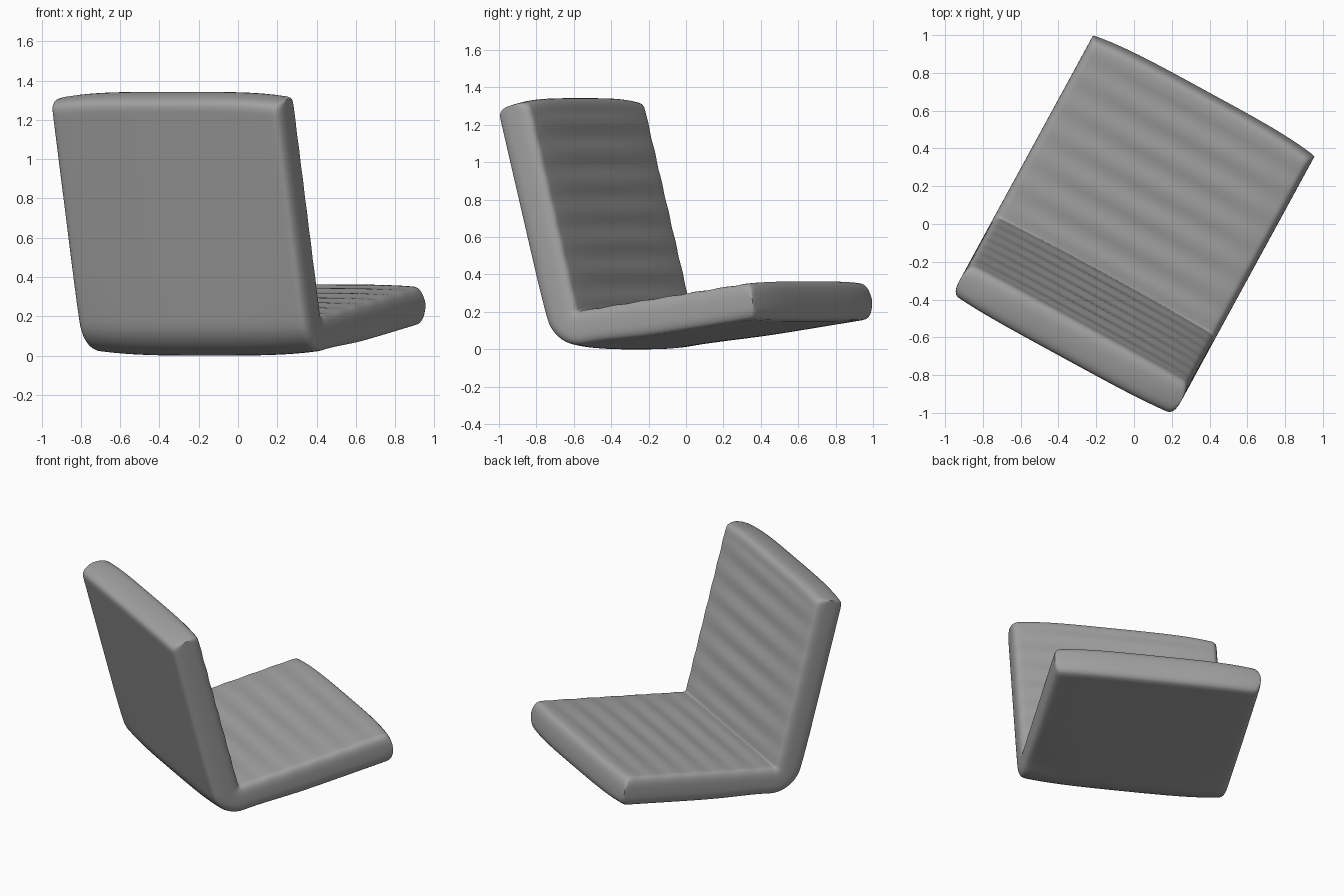
import bpy, bmesh, math
from mathutils import Vector

if "Cube" in bpy.data.objects:
    bpy.data.objects.remove(bpy.data.objects["Cube"], do_unlink=True)

HALF_W, SIDE = 0.668, 0.05         # half width and depth of the rounded sides
BACK, SEAT = 1.279, 1.194          # lengths measured from the fold
CAP = 0.06                         # depth of the rounded ends
SQUARE = 0.68                      # squareness of the rounded edges
CORNER = Vector((-0.385, 0.097))   # fold of the centre line, in depth and height
N_BACK, N_SEAT = math.radians(14.7), math.radians(98.2)
RADIUS = 0.112
RIB = 0.165                        # spacing of the padded ribs
HALF_TURN = (N_SEAT - N_BACK) / 2
TANGENT = RADIUS * math.tan(HALF_TURN)


def direction(angle):
    return Vector((math.cos(angle), math.sin(angle)))


def centre_line(s):
    """Point and inward normal; s is negative up the back, positive along the seat."""
    if s <= -TANGENT:
        return CORNER - direction(N_BACK + math.pi / 2) * s, direction(N_BACK)
    if s >= TANGENT:
        return CORNER + direction(N_SEAT - math.pi / 2) * s, direction(N_SEAT)
    middle = (N_BACK + N_SEAT) / 2
    arc_centre = CORNER + direction(middle) * RADIUS / math.cos(HALF_TURN)
    normal = direction(middle + HALF_TURN * s / TANGENT)
    return arc_centre - normal * RADIUS, normal


def spaced(a, b, n):
    return [a + (b - a) * i / n for i in range(n + 1)]


def section(u, taper):
    """Closed outline of the bent cushion at width u."""
    w = abs(u) / HALF_W
    half = (0.107 - 0.011 * w ** 4) * taper
    shorten = 0.028 * w ** 4
    top, front = -(BACK - shorten - CAP), SEAT - shorten - CAP
    path = spaced(top, -TANGENT, 56) + spaced(-TANGENT, TANGENT, 10)[1:-1] + spaced(TANGENT, front, 52)
    outline = []

    def add(s, offset):
        p, n = centre_line(s)
        p = p + n * offset
        outline.append(Vector((u, p.x, p.y)))

    def rounded_end(s, sign):
        for i in range(1, 12):
            a = math.pi * (i / 12 - 0.5)
            side = math.copysign(abs(math.sin(a)) ** SQUARE, a)
            add(s + sign * CAP * math.cos(a) ** SQUARE, sign * half * side)

    # The underside bulges towards the middle near the fold
    for s in path:
        add(s, -half + 0.018 * w ** 3 * taper * math.exp(-((s - 0.15) / 0.25) ** 2))
    rounded_end(front, 1)
    # Ribs fade out at the fold, the ends and the sides
    for s in reversed(path):
        fade = min(1, max(0, abs(s) - TANGENT) / 0.06, (s - top) / 0.05, (front - s) / 0.05)
        wave = math.sin(2 * math.pi * (abs(s) - TANGENT) / RIB)
        add(s, half + 0.0045 * wave * max(0, fade) * (1 - 0.7 * w * w) * taper)
    rounded_end(top, -1)
    return outline


# Width stations: rounded left and right sides around an even body
body = HALF_W - SIDE
side = []
for i in range(1, 11):
    a = math.pi / 2 * i / 10
    side.append((body + SIDE * math.sin(a) ** SQUARE, max(0, math.cos(a)) ** SQUARE if i < 10 else 0))
stations = [(-u, t) for u, t in reversed(side)]
stations += [(u, 1) for u in spaced(-body, body, 24)] + side

# Loft the cushion across its width
bm = bmesh.new()
rings = [[bm.verts.new(p) for p in section(u, t)] for u, t in stations]
for a, b in zip(rings, rings[1:]):
    for i in range(len(a)):
        j = (i + 1) % len(a)
        bm.faces.new((a[i], a[j], b[j], b[i]))
bmesh.ops.remove_doubles(bm, verts=bm.verts, dist=0.0001)
bmesh.ops.recalc_face_normals(bm, faces=bm.faces)
lowest = min(v.co.z for v in bm.verts)
bmesh.ops.translate(bm, verts=bm.verts, vec=(0, 0, -lowest))
mesh = bpy.data.meshes.new("seat_cushion")
bm.to_mesh(mesh)
bm.free()

# Grey upholstery
grey = bpy.data.materials.new("grey_upholstery")
grey.use_nodes = True
colour = (0.36, 0.36, 0.36, 1)
grey.diffuse_color = colour
grey.node_tree.nodes["Principled BSDF"].inputs["Base Color"].default_value = colour
mesh.materials.append(grey)

cushion = bpy.data.objects.new("seat_cushion", mesh)
bpy.context.collection.objects.link(cushion)
cushion.rotation_euler.z = math.radians(-28.6)
bpy.ops.object.select_all(action="DESELECT")
cushion.select_set(True)
bpy.context.view_layer.objects.active = cushion
bpy.ops.object.shade_smooth_by_angle(angle=math.radians(50))
